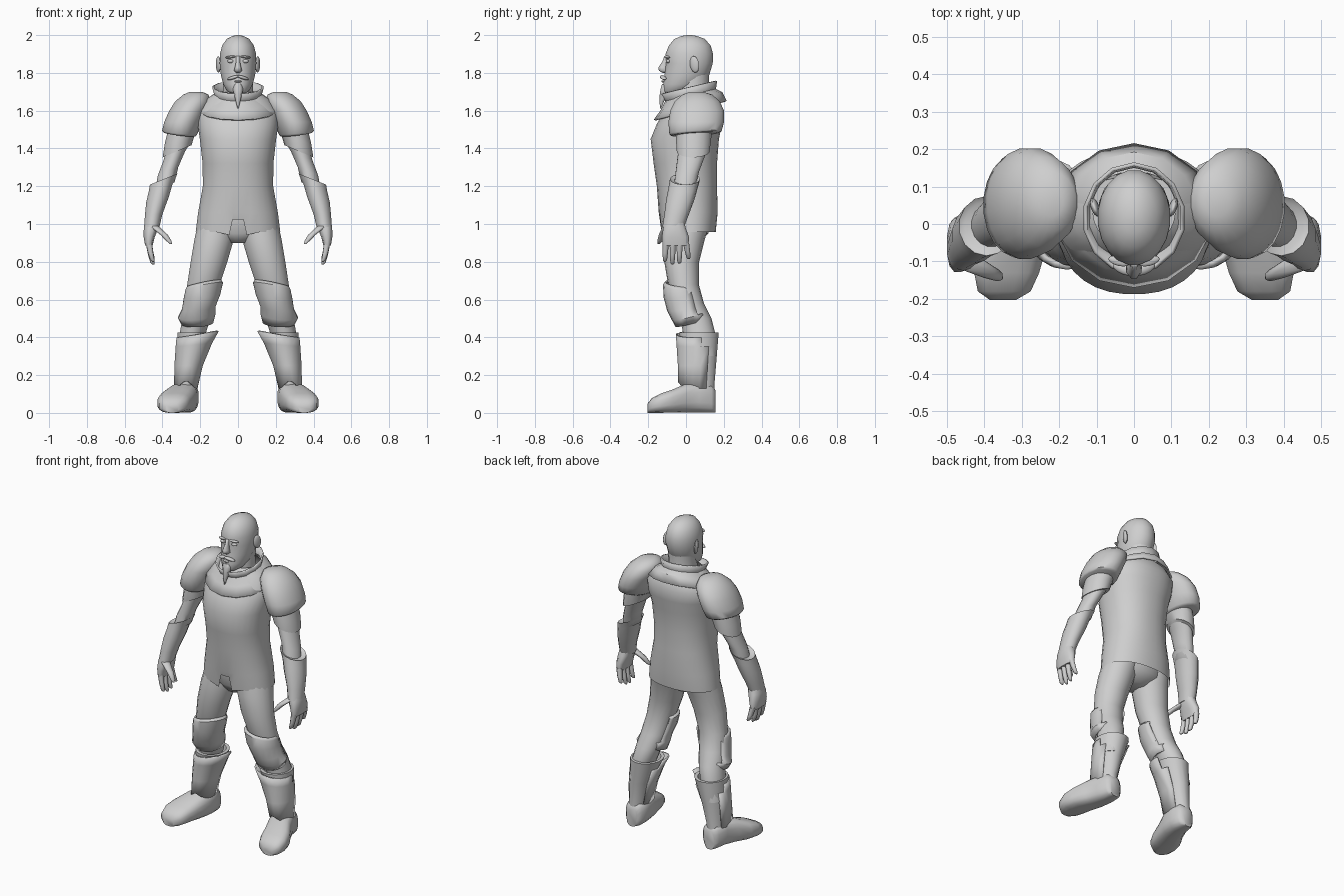
import bpy, bmesh, math
from mathutils import Matrix, Vector

grey = bpy.data.materials.new("plain_grey")
grey.diffuse_color = (0.62, 0.62, 0.62, 1)


def finish(bm, name, mirror=False, angle=50, smooth=0, shell=0):
    bmesh.ops.recalc_face_normals(bm, faces=bm.faces)
    me = bpy.data.meshes.new(name)
    bm.to_mesh(me)
    bm.free()
    me.materials.append(grey)
    ob = bpy.data.objects.new(name, me)
    bpy.context.collection.objects.link(ob)
    if shell:
        m = ob.modifiers.new("thickness", 'SOLIDIFY')
        m.thickness = shell
    if smooth:
        m = ob.modifiers.new("round", 'SUBSURF')
        m.levels = m.render_levels = smooth
    if mirror:
        m = ob.modifiers.new("mirror", 'MIRROR')
        m.use_mirror_merge = False
    bpy.ops.object.select_all(action='DESELECT')
    ob.select_set(True)
    bpy.context.view_layer.objects.active = ob
    bpy.ops.object.shade_smooth_by_angle(angle=math.radians(angle))
    return ob


# Skin rings (height, x0, x1, y0, y1[, x slope, y slope]); along_y stacks the rings front to back
def loft(name, rows, n=16, p=1.0, cap=True, along_y=False, edit=None, **kw):
    bm = bmesh.new()
    rings = []
    for r in rows:
        h, x0, x1, y0, y1 = r[:5]
        sx, sy = r[5:] if len(r) > 5 else (0, 0)
        ring = []
        for i in range(n):
            a = 2 * math.pi * (i + 0.5) / n
            c, s = math.cos(a), math.sin(a)
            dx = (x1 - x0) / 2 * math.copysign(abs(c) ** p, c)
            dy = (y1 - y0) / 2 * math.copysign(abs(s) ** p, s)
            co = Vector(((x0 + x1) / 2 + dx, (y0 + y1) / 2 + dy, h + sx * dx + sy * dy))
            ring.append(bm.verts.new((co.x, co.z, co.y) if along_y else co))
        rings.append(ring)
    for a, b in zip(rings, rings[1:]):
        for i in range(n):
            bm.faces.new((a[i], a[(i + 1) % n], b[(i + 1) % n], b[i]))
    if cap:
        bm.faces.new(rings[0])
        bm.faces.new(rings[-1])
    if edit:
        edit(bm, rings)
    return finish(bm, name, **kw)


def ball(name, loc, size, rot=(0, 0, 0), **kw):
    bm = bmesh.new()
    bmesh.ops.create_uvsphere(bm, u_segments=14, v_segments=9, radius=1)
    m = Matrix.Translation(loc)
    for axis, a in zip('XYZ', rot):
        m = m @ Matrix.Rotation(a, 4, axis)
    bm.transform(m @ Matrix.Diagonal((*size, 1)))
    return finish(bm, name, **kw)


def sym(z, w, y0, y1, sy=0):
    return (z, -w, w, y0, y1, 0, sy)


# Head and neck
loft("head", [sym(1.69, .035, -.115, -.03), sym(1.705, .06, -.122, .03), sym(1.74, .079, -.122, .09),
              sym(1.79, .092, -.115, .125), sym(1.85, .098, -.107, .143), sym(1.90, .097, -.110, .145),
              sym(1.945, .085, -.092, .132), sym(1.98, .06, -.062, .10), sym(1.995, .03, -.025, .06),
              sym(2.0, .01, .005, .03)], n=20, angle=70)
loft("neck", [sym(1.60, .095, -.06, .14), sym(1.70, .08, -.06, .12), sym(1.80, .08, -.04, .125)], angle=60)
loft("nose", [sym(1.80, .012, -.125, -.09), sym(1.812, .023, -.146, -.09), sym(1.83, .018, -.148, -.09),
              sym(1.86, .011, -.127, -.09), sym(1.89, .013, -.115, -.09)], n=8, angle=70)
ball("ear", (.104, .045, 1.845), (.011, .026, .044), (.15, 0, -.35), mirror=True)
ball("eye", (.039, -.094, 1.862), (.019, .012, .010), mirror=True)
ball("brow", (.04, -.099, 1.884), (.03, .013, .007), (0, .12, .25), mirror=True)
ball("moustache", (.026, -.121, 1.775), (.034, .014, .009), (0, .3, .35), mirror=True)
ball("lower_lip", (0, -.121, 1.755), (.02, .01, .006))
loft("beard", [sym(1.612, .003, -.137, -.131), sym(1.65, .013, -.142, -.115), sym(1.69, .024, -.141, -.08),
               sym(1.715, .03, -.137, -.08), sym(1.74, .018, -.128, -.1)], n=8, angle=70)


# Tunic with a notch in the front hem
def notch(bm, rings):
    for v in rings[0]:
        if v.co.y < 0 and abs(v.co.x) < .03:
            v.co.z = 1.025
        elif v.co.y < 0 and abs(v.co.x) < .08:
            v.co.x = math.copysign(.046, v.co.x)
            v.co.z -= .015


loft("tunic", [sym(.957, .225, -.133, .158), sym(1.06, .212, -.145, .168), sym(1.2, .187, -.155, .165),
               sym(1.32, .188, -.172, .165), sym(1.45, .203, -.188, .175), sym(1.53, .215, -.155, .192),
               sym(1.60, .215, -.115, .198), sym(1.66, .17, -.085, .175), sym(1.70, .11, -.06, .14)],
     n=32, p=.9, cap=False, edit=notch, angle=60)
loft("hips", [sym(.90, .06, -.07, .06), sym(.95, .17, -.10, .12), sym(1.03, .19, -.11, .14),
              sym(1.12, .17, -.11, .13)], n=20, angle=70)

# Standing collar spreading over the shoulders
loft("collar", [sym(1.725, .128, -.125, .155, .24), sym(1.68, .118, -.10, .15, .24),
                sym(1.645, .165, -.125, .185, .3), sym(1.597, .205, -.162, .207, .27)],
     n=14, cap=False, shell=.01, angle=35)

# Shoulder plates, sleeves and arms
loft("shoulder_plate", [(1.475, .225, .395, -.08, .17, .12, .06), (1.485, .215, .403, -.09, .19, .1, .05),
                        (1.54, .19, .392, -.095, .203), (1.60, .165, .365, -.085, .203),
                        (1.65, .145, .333, -.06, .18), (1.685, .155, .29, -.02, .14),
                        (1.70, .19, .255, .02, .09)], n=20, mirror=True, angle=60)
loft("sleeve", [(1.385, .245, .40, -.05, .125, -.42, 0), (1.45, .225, .39, -.055, .135, -.35, 0),
                (1.55, .18, .36, -.05, .14)], mirror=True, angle=50)
loft("upper_arm", [(1.20, .335, .44, -.065, .05, -.4, 0), (1.28, .315, .425, -.055, .07, -.4, 0),
                   (1.36, .28, .395, -.045, .10, -.4, 0), (1.45, .24, .37, -.04, .12)],
     mirror=True, angle=60)
loft("gauntlet", [(.985, .415, .498, -.125, -.01), (1.05, .398, .494, -.115, .015, -.1, 0),
                  (1.13, .365, .487, -.105, .045, -.2, 0), (1.19, .345, .475, -.093, .062, -.35, 0),
                  (1.238, .318, .468, -.085, .075, -.4, 0), (1.225, .335, .452, -.07, .06, -.4, 0)],
     n=14, mirror=True, angle=45)

# Hands with spread fingers
loft("palm", [(.885, .452, .492, -.125, .015), (.93, .44, .5, -.13, .018), (.98, .42, .5, -.122, .0),
              (1.02, .415, .49, -.11, -.01)], n=12, p=.8, mirror=True, angle=70)
for k, (ya, yb, tip) in enumerate([(-.107, -.112, .80), (-.07, -.072, .785), (-.034, -.035, .79), (0, .015, .815)]):
    rows = []
    for t, w in [(0, .005), (.08, .012), (.45, .015), (1, .018)]:
        z = tip + (.90 - tip) * t
        x = .447 + .025 * t ** .6
        y = yb + (ya - yb) * t
        rows.append((z, x - w, x + w, y - w, y + w))
    loft("finger_%d" % (k + 1), rows, n=8, mirror=True, angle=70)
loft("thumb", [(.895, .35, .362, -.15, -.138), (.91, .35, .38, -.153, -.122), (.945, .372, .415, -.145, -.105),
               (.99, .42, .475, -.125, -.07)], n=8, mirror=True, angle=70)

# Legs
loft("leg", [(.30, .215, .325, .0, .16), (.42, .17, .31, -.015, .155), (.50, .145, .295, -.03, .135),
             (.58, .12, .285, -.065, .095), (.68, .095, .27, -.095, .068), (.80, .055, .252, -.115, .07),
             (.92, .02, .232, -.115, .10), (1.02, .005, .21, -.10, .13)], n=18, mirror=True, angle=70)


# Keep only the front part of an armour tube
def front_half(limit):
    def cut(bm, rings):
        for ring in rings:
            mid = sum(v.co.y for v in ring) / len(ring)
            for v in ring:
                v.tag = v.co.y > mid + limit
        bmesh.ops.delete(bm, geom=[f for f in bm.faces if all(v.tag for v in f.verts)], context='FACES')
    return cut


loft("knee_guard", [(.475, .13, .302, -.055, .115, -.05, .25), (.515, .118, .318, -.075, .11, -.1, .25),
                    (.555, .118, .298, -.10, .10, -.1, .15), (.62, .092, .288, -.118, .085, -.1, .1),
                    (.67, .078, .28, -.122, .075, -.2, -.1), (.685, .088, .272, -.112, .072, -.2, -.1)],
     n=18, cap=False, edit=front_half(.045), shell=.012, mirror=True, angle=35)

# Boots: shaft, shin plate and foot
loft("boot_shaft", [(.06, .222, .335, -.01, .157), (.15, .218, .33, -.012, .152), (.28, .185, .325, -.02, .163),
                    (.425, .13, .322, -.04, .175), (.425, .15, .305, -.02, .155), (.36, .17, .3, -.01, .15)],
     n=16, mirror=True, angle=50)


def pointed(bm, rings):
    for v in rings[0]:
        v.co.z += max(0, .035 - abs(v.co.x - .275) * .7)
    front_half(.02)(bm, rings)


loft("shin_plate", [(.125, .215, .34, -.045, .15, 0, -.15), (.25, .185, .338, -.045, .16),
                    (.36, .135, .332, -.052, .17, -.1, 0), (.415, .10, .328, -.056, .175, -.15, 0)],
     n=16, cap=False, edit=pointed, shell=.01, mirror=True, angle=40)
loft("boot_foot", [(-.203, .315, .385, 0, .05), (-.18, .275, .418, 0, .08), (-.13, .252, .428, 0, .105),
                   (-.07, .235, .415, 0, .125), (0, .215, .375, 0, .155), (.07, .208, .345, 0, .165),
                   (.135, .215, .33, 0, .15), (.157, .24, .31, 0, .12)],
     n=16, p=.7, along_y=True, mirror=True, angle=60)
